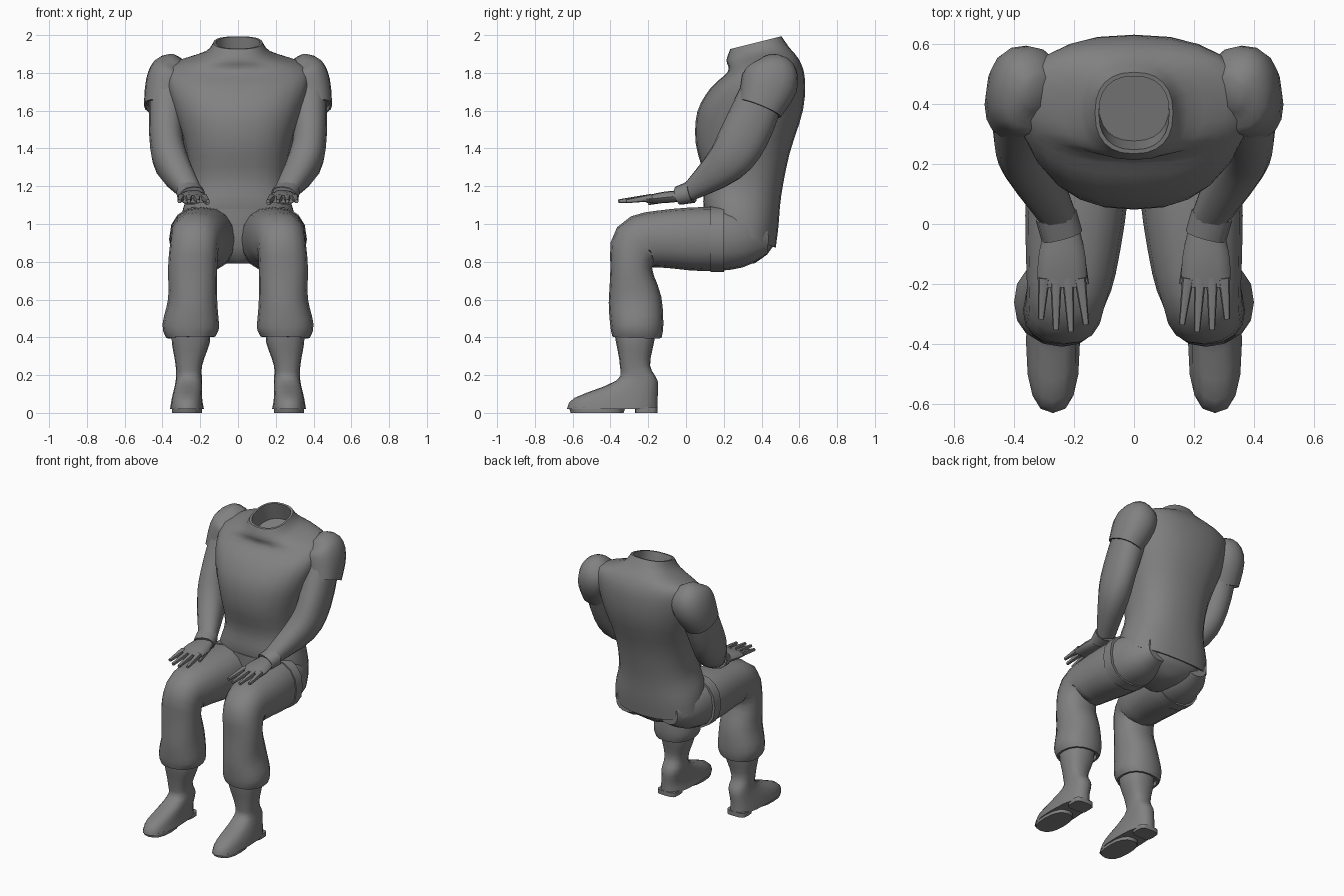
import bpy, bmesh, math
from mathutils import Vector, Matrix

if "Cube" in bpy.data.objects:
    bpy.data.objects.remove(bpy.data.objects["Cube"])

grey = bpy.data.materials.new("plain grey")
grey.use_nodes = True
colour = (0.22, 0.22, 0.22, 1)
grey.diffuse_color = colour
grey.node_tree.nodes["Principled BSDF"].inputs["Base Color"].default_value = colour

X_AXIS = Vector((1, 0, 0))


def level(z):
    return 0


def tunic_lean(z):
    # The hem drops towards the back, the collar rises towards it
    return math.radians(36) * (z - 1.57)


def smooth_between(rings, steps):
    """Catmull-Rom interpolation of centre, half width and half depth together."""
    keys = [Vector(r if len(r) == 5 else (*r, r[-1])) for r in rings]
    padded = [keys[0], *keys, keys[-1]]
    result = []
    for before, a, b, after in zip(padded, padded[1:], padded[2:], padded[3:]):
        slope_a, slope_b = (b - before) / 2, (after - a) / 2
        for i in range(steps):
            t = i / steps
            ease = t * t * (3 - 2 * t)
            result.append(a.lerp(b, ease) + slope_a * (t * (1 - t) ** 2)
                          - slope_b * (t * t * (1 - t)))
    return result + [keys[-1]]


def loft(name, rings, sides=16, power=2.3, steps=3, tilt=None, hem_start=0, hem_end=0):
    """Skin rounded rings along a path; a hem turns an open end inwards by that depth."""
    rings = smooth_between(rings, steps)
    centres = [ring.to_3d() for ring in rings]
    bm = bmesh.new()

    def add_ring(centre, normal, width, depth):
        across = (X_AXIS - normal * X_AXIS.dot(normal)).normalized()
        up = normal.cross(across)
        loop = []
        for k in range(sides):
            turn = math.tau * k / sides
            c, s = math.cos(turn), math.sin(turn)
            u = math.copysign(abs(c) ** (2 / power), c) * width
            v = math.copysign(abs(s) ** (2 / power), s) * depth
            loop.append(bm.verts.new(centre + across * u + up * v))
        return loop

    normals, loops = [], []
    for i, ring in enumerate(rings):
        if tilt:
            normal = Matrix.Rotation(tilt(ring[2]), 3, "X") @ Vector((0, 0, 1))
        else:
            normal = (centres[min(i + 1, len(rings) - 1)] - centres[max(i - 1, 0)]).normalized()
        normals.append(normal)
        loops.append(add_ring(centres[i], normal, ring[3], ring[4]))

    # Turned-in hems: a rim, then an inner wall
    for end, hem in ((0, hem_start), (-1, hem_end)):
        if hem:
            inward = normals[end] * (hem if end == 0 else -hem)
            for move in (inward * 0, inward):
                loop = add_ring(centres[end] + move, normals[end],
                                rings[end][3] * 0.9, rings[end][4] * 0.9)
                loops.insert(0 if end == 0 else len(loops), loop)

    for a, b in zip(loops, loops[1:]):
        for k in range(sides):
            j = (k + 1) % sides
            bm.faces.new((a[k], a[j], b[j], b[k]))
    bm.faces.new(loops[0][::-1])
    bm.faces.new(loops[-1])
    bmesh.ops.recalc_face_normals(bm, faces=bm.faces)

    mesh = bpy.data.meshes.new(name)
    bm.to_mesh(mesh)
    bm.free()
    mesh.materials.append(grey)
    part = bpy.data.objects.new(name, mesh)
    bpy.context.collection.objects.link(part)
    bpy.ops.object.select_all(action="DESELECT")
    part.select_set(True)
    bpy.context.view_layer.objects.active = part
    bpy.ops.object.shade_smooth_by_angle(angle=math.radians(50))
    # Parts that sit off the centre line come in pairs
    if centres[0].x > 0:
        part.modifiers.new("both sides", "MIRROR")


# Each ring: x, y, z, half width, half depth (same as width if left out)

# Tunic with sloping shoulders and a hollow collar
loft("tunic", [
    (0, .29, .95, .31, .2),
    (0, .29, 1.05, .3, .21),
    (0, .3, 1.2, .26, .21),
    (0, .3, 1.4, .28, .25),
    (0, .34, 1.6, .34, .28),
    (0, .38, 1.75, .38, .25),
    (0, .41, 1.84, .36, .19),
    (0, .38, 1.9, .18, .17),
    (0, .37, 1.96, .13, .14)],
    sides=24, power=2.4, tilt=tunic_lean, hem_start=.03, hem_end=.12)

# Seat of the trousers, between the thighs
loft("trouser_seat", [
    (0, .26, .79, .06, .1),
    (0, .28, .88, .27, .18),
    (0, .28, 1.08, .27, .19)], sides=20, tilt=level)

# Bent trouser leg with an open cuff
loft("trouser_leg", [
    (.16, .43, .92, .08),
    (.17, .3, .92, .15),
    (.19, .1, .92, .17),
    (.21, -.15, .92, .15),
    (.23, -.26, .89, .13, .14),
    (.24, -.29, .77, .13, .11),
    (.24, -.27, .6, .13, .14),
    (.25, -.26, .46, .15, .14),
    (.25, -.26, .4, .13)], hem_end=.03)

# Strap around the top of the thigh
loft("thigh_strap", [
    (.19, .2, .92, .175),
    (.19, .13, .92, .175)], steps=1, hem_start=.01, hem_end=.01)

# Boot with heel block and sole
loft("boot", [
    (.25, -.27, .43, .1, .11),
    (.25, -.27, .37, .1),
    (.26, -.27, .25, .07, .08),
    (.26, -.26, .17, .07, .11),
    (.27, -.37, .08, .08, .22),
    (.27, -.39, .02, .09, .24)], power=2.5, tilt=level)
loft("boot_heel", [
    (.27, -.21, .03, .07, .06),
    (.27, -.21, 0, .07, .06)], power=4, steps=1, tilt=level)
loft("boot_sole", [
    (.27, -.47, .03, .08, .15),
    (.27, -.47, 0, .08, .14)], power=2.5, steps=1, tilt=level)

# Short outer sleeve over the shoulder, and the arm inside it
loft("shoulder_sleeve", [
    (.31, .44, 1.87, .05),
    (.34, .45, 1.82, .11, .13),
    (.37, .44, 1.74, .12, .15),
    (.4, .39, 1.61, .1, .12)], hem_end=.02)
loft("arm", [
    (.37, .41, 1.7, .1, .12),
    (.38, .31, 1.47, .09, .13),
    (.35, .21, 1.32, .09, .11),
    (.25, .02, 1.17, .06, .05)])
loft("wrist_cuff", [
    (.26, .03, 1.17, .07, .06),
    (.24, -.04, 1.15, .07, .05)], sides=12, steps=1, hem_start=.01, hem_end=.01)

# Hand resting flat on the thigh
loft("palm", [
    (.24, -.02, 1.15, .06, .03),
    (.24, -.12, 1.14, .08, .03),
    (.24, -.21, 1.13, .08, .02)], sides=12)
loft("thumb", [
    (.19, -.06, 1.14, .02),
    (.16, -.2, 1.11, .01)], sides=8)
for i, finger in enumerate(("index", "middle", "ring", "little")):
    reach = .36 - .015 * (i - 1.3) ** 2
    loft(finger + "_finger", [
        (.18 + .04 * i, -.18, 1.14, .02),
        (.16 + .05 * i, -reach, 1.12, .01)], sides=8)
